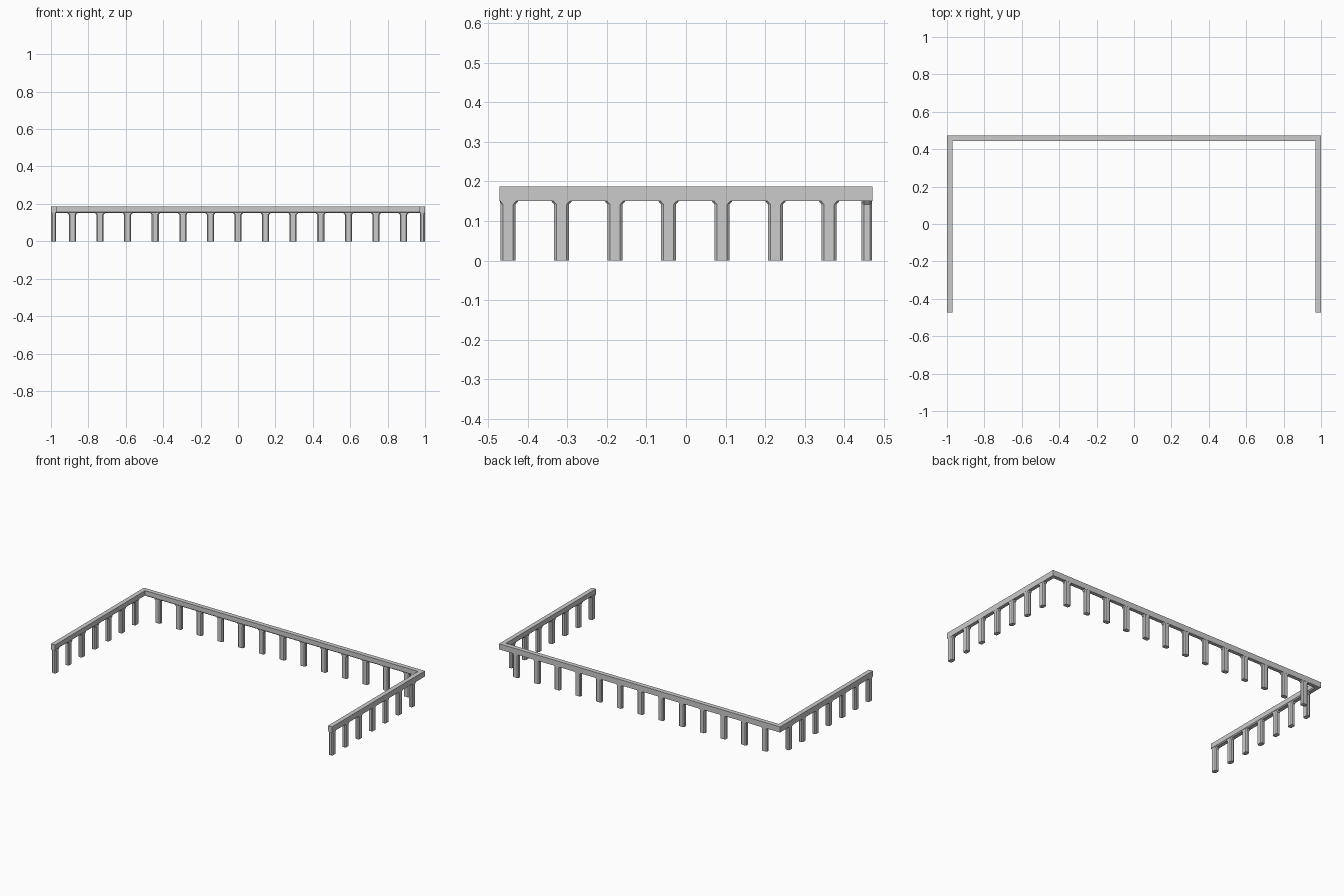
import bpy, bmesh
from mathutils import Vector

if "Cube" in bpy.data.objects:
    bpy.data.objects.remove(bpy.data.objects["Cube"])

HX, HY = 1.0, 0.472        # outer half sizes
TOP, UNDER = 0.187, 0.151  # rail heights
DEPTH = 0.029              # rail thickness


def finish(name, bm):
    bmesh.ops.recalc_face_normals(bm, faces=bm.faces[:])
    me = bpy.data.meshes.new(name)
    bm.to_mesh(me)
    bm.free()
    ob = bpy.data.objects.new(name, me)
    bpy.context.collection.objects.link(ob)
    return ob


def loft(name, rings):
    """Skin a list of equally sized closed rings and cap both ends."""
    bm = bmesh.new()
    vs = [[bm.verts.new(p) for p in ring] for ring in rings]
    n = len(vs[0])
    for a, b in zip(vs, vs[1:]):
        for i in range(n):
            j = (i + 1) % n
            bm.faces.new((a[i], a[j], b[j], b[i]))
    bm.faces.new(vs[0])
    bm.faces.new(vs[-1])
    return finish(name, bm)


# U-shaped top rail, mitred at the back corners, inner lower edge chamfered
profile = [(0, TOP), (DEPTH, TOP), (DEPTH, UNDER + 0.006),
           (DEPTH - 0.006, UNDER), (0, UNDER)]
corners = [(-HX, -HY, 1, 0), (-HX, HY, 1, -1), (HX, HY, -1, -1), (HX, -HY, -1, 0)]
loft("top_rail", [[(x + dx * d, y + dy * d, z) for d, z in profile]
                  for x, y, dx, dy in corners])


def post(name, x, y, along_x, half=0.019, deep=0.0135, ch=0.006):
    """Chamfered post, flaring along the rail where it meets it."""
    rings = []
    for z, flare in ((0, 0), (0.142, 0), (UNDER + 0.003, 0.010)):
        w, inner = half + flare, half + flare - ch
        oct_pts = [(w, -deep + ch), (w, deep - ch), (inner, deep), (-inner, deep),
                   (-w, deep - ch), (-w, -deep + ch), (-inner, -deep), (inner, -deep)]
        rings.append([Vector((x + a, y + b, z)) if along_x
                      else Vector((x + b, y + a, z)) for a, b in oct_pts])
    # keep the end posts flush with the rail ends
    for ring in rings:
        for p in ring:
            p.y = max(p.y, -HY)
    loft(name, rings)


# Posts along the back
for i in range(13):
    post(f"back_post_{i + 1}", (i - 6) * 0.1475, HY - DEPTH / 2, True)

# Posts along both sides
for i in range(7):
    y = -0.45 + i * 0.1353
    for side, s in (("left", -1), ("right", 1)):
        post(f"{side}_post_{i + 1}", s * (HX - DEPTH / 2), y, False)
